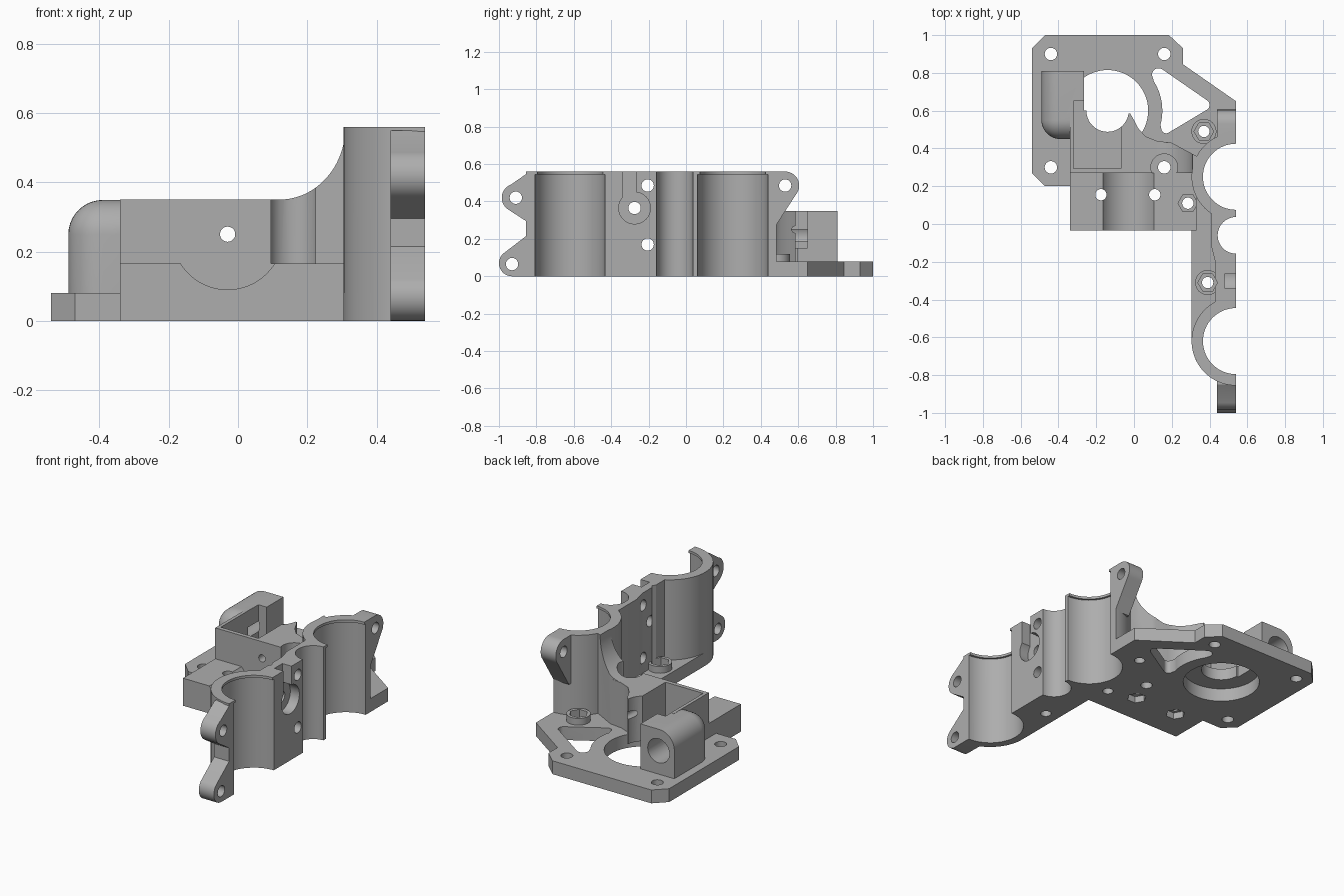
import bpy, bmesh
from math import sin, cos, radians, pi
from mathutils import Vector

cube = bpy.data.objects.get("Cube")
if cube:
    bpy.data.objects.remove(cube, do_unlink=True)

grey = bpy.data.materials.new("light_grey_plastic")
grey.use_nodes = True
colour = (0.42, 0.42, 0.42, 1)
grey.diffuse_color = colour
grey.node_tree.nodes["Principled BSDF"].inputs["Base Color"].default_value = colour


def arc(cx, cy, r, a0, a1, n=24, ry=None):
    ry = ry or r
    angles = [radians(a0 + (a1 - a0) * i / n) for i in range(n + 1)]
    return [(cx + r * cos(a), cy + ry * sin(a)) for a in angles]


def circle(cx, cy, r, n=48):
    return arc(cx, cy, r, 0, 360, n)[:-1]


def box(u0, v0, u1, v1):
    return [(u0, v0), (u1, v0), (u1, v1), (u0, v1)]


def prism(name, pts, lo, hi, axis="z"):
    """Extrude a flat outline along one axis."""
    place = {"x": lambda u, v, w: (w, u, v),
             "y": lambda u, v, w: (u, w, v),
             "z": lambda u, v, w: (u, v, w)}[axis]
    bm = bmesh.new()
    face = bm.faces.new([bm.verts.new(place(u, v, lo)) for u, v in pts])
    ext = bmesh.ops.extrude_face_region(bm, geom=[face])["geom"]
    shift = Vector(place(0, 0, hi - lo))
    bmesh.ops.translate(bm, vec=shift, verts=[v for v in ext if isinstance(v, bmesh.types.BMVert)])
    bmesh.ops.recalc_face_normals(bm, faces=bm.faces)
    return finish(name, bm)


def finish(name, bm):
    mesh = bpy.data.meshes.new(name)
    bm.to_mesh(mesh)
    bm.free()
    mesh.materials.append(grey)
    obj = bpy.data.objects.new(name, mesh)
    bpy.context.collection.objects.link(obj)
    return obj


def combine(target, tool, operation):
    """Apply one boolean and discard the tool."""
    mod = target.modifiers.new("boolean", "BOOLEAN")
    mod.operation, mod.solver, mod.object = operation, "EXACT", tool
    graph = bpy.context.evaluated_depsgraph_get()
    graph.update()
    mesh = bpy.data.meshes.new_from_object(target.evaluated_get(graph))
    target.modifiers.clear()
    target.data = mesh
    bpy.data.objects.remove(tool, do_unlink=True)


def add(tool):
    combine(body, tool, "UNION")


def cut(pts, lo, hi, axis="z", target=None):
    combine(target or body, prism("cutter", pts, lo, hi, axis), "DIFFERENCE")


RAIL_X = 0.54
BEARINGS = (-0.62, 0.25)
MOTOR = (-0.14, 0.6)
PLATE = 0.08
TOP = 0.56

# Base plate with chamfered motor end and narrow strip under the rail wall
outline = [(-.47, .2), (-.34, .2), (-.34, -.035), (.305, -.035)]
outline += arc(RAIL_X, BEARINGS[0], .235, 180, 270)
outline += [(.54, .65), (.26, .845), (.26, .93), (.185, 1), (-.47, 1), (-.54, .93), (-.54, .27)]
body = prism("carriage_body", outline, 0, PLATE)

# Low front block and taller drive housing
add(prism("front_block", box(-.34, -.035, .33, .3), 0, .165))
add(prism("drive_housing", [(-.34, .27), (.33, .27), (.33, .36), (.2, .43), (.12, .44), (.06, .465),
                            (.02, .51), (0, .55), (-.02, .585), (-.045, .585), (-.06, .6),
                            (-.34, .6)], .04, .35))

# Rounded idler block
bm = bmesh.new()
bmesh.ops.create_cube(bm, size=1)
for v in bm.verts:
    v.co = ((-.49 if v.co.x < 0 else -.265), (.45 if v.co.y < 0 else .81), (.04 if v.co.z < 0 else .349))
corner = Vector((-.49, .45, .349))
edges = [e for e in bm.edges if any((v.co - corner).length < .001 for v in e.verts)]
bmesh.ops.bevel(bm, geom=edges, offset=.1, segments=10, profile=.5, affect="EDGES")
bmesh.ops.recalc_face_normals(bm, faces=bm.faces)
add(finish("idler_block", bm))

# Swept gusset between housing and rail wall
gusset = prism("gusset", [(.1, .27), (.45, .27), (.45, .34), (.33, .36), (.2, .43), (.1, .44)], .04, TOP)
cut(arc(.12, .56, .19, 270, 360, 24, .21) + [(.31, .7), (0, .7), (0, .35)], .1, .7, "y", gusset)
add(gusset)

# Rail wall: two half-round bearing holders and the web between them
for y in BEARINGS:
    add(prism("bearing_holder", arc(RAIL_X, y, .235, 90, 270, 40), 0, TOP))
add(prism("web", [(.54, -.5), (.43, -.46), (.43, -.2), (.41, -.12), (.41, .1), (.54, .1)], 0, TOP))

# Screw lugs at both ends of the wall
lugs = [(-.75, .55), (-.85, .55)] + arc(-.91, .42, .075, 110, 235, 14)
lugs += [(-.855, .295), (-.855, .215)] + arc(-.93, .07, .07, 135, 270, 14) + [(-.75, 0)]
add(prism("front_lugs", lugs, .44, .54, "x"))
add(prism("back_lug", [(.4, .27), (.48, .27)] + arc(.53, .485, .075, -40, 90, 14) + [(.4, .56)], .44, .54, "x"))

# Nut bosses
for x, y in ((.37, .49), (.39, -.31)):
    add(prism("nut_boss", circle(x, y, .066), .02, .12))

# Bearing bores with a narrower lip at the top, and the wire channel between
for y in BEARINGS:
    cut(circle(RAIL_X, y, .188, 64), -.1, .545)
    cut(circle(RAIL_X, y, .175, 64), .4, .7)
cut(circle(RAIL_X, -.06, .097), -.1, .7)

# Motor opening, gear clearance and pocket
cut(circle(*MOTOR, .215, 64), -.1, PLATE)
cut(circle(*MOTOR, .112, 48), -.05, .7)
cut(box(-.32, .295, -.07, .65), .15, .7)

# Lightening window in the plate
window = arc(.13, .79, .035, 60, 180, 6) + arc(-.14, .6, .29, 32, -15, 12)
window += arc(.17, .505, .025, 200, 300, 5) + arc(.37, .63, .03, -50, 60, 6)
cut(window, -.1, PLATE + .02)

# Motor screws, with a counterbore in the housing
for sx in (-.3, .3):
    for sy in (-.3, .3):
        cut(circle(MOTOR[0] + sx, MOTOR[1] + sy, .033, 24), -.1, .5)
cut(circle(.16, .3, .071), .165, .7)

# Hexagonal nut traps and their screw holes
for x, y, low in ((.37, .49, .06), (.285, .11, .1), (.39, -.31, .06)):
    cut(circle(x, y, .052, 6), low, .7)
    cut(circle(x, y, .03, 24), -.1, .3)
for x in (-.175, .11):
    cut(circle(x, .155, .03, 24), -.1, .3)
    cut(circle(x, .155, .055, 6), -.1, .04)

# Round seat in the front block, filament hole and idler bore
cut(circle(-.03, .25, .16, 64), -.2, .27, "y")
cut(circle(-.03, .25, .022, 20), .2, .7, "y")
cut(circle(-.385, .22, .072, 40), .55, .9, "y")

# Cross holes through the wall and lugs
for y, z in ((-.205, .485), (-.205, .17), (-.275, .365), (-.91, .42), (-.93, .065), (.53, .485)):
    cut(circle(y, z, .033, 24), .35, .7, "x")

# Recess and slot for the belt fixing
cut(circle(-.275, .365, .085), .48, .7, "x")
cut(box(-.34, .365, -.265, .7), .48, .7, "x")

# Smooth curved walls, crisp edges
bpy.ops.object.select_all(action="DESELECT")
body.select_set(True)
bpy.context.view_layer.objects.active = body
bpy.ops.object.shade_smooth_by_angle(angle=radians(30))
